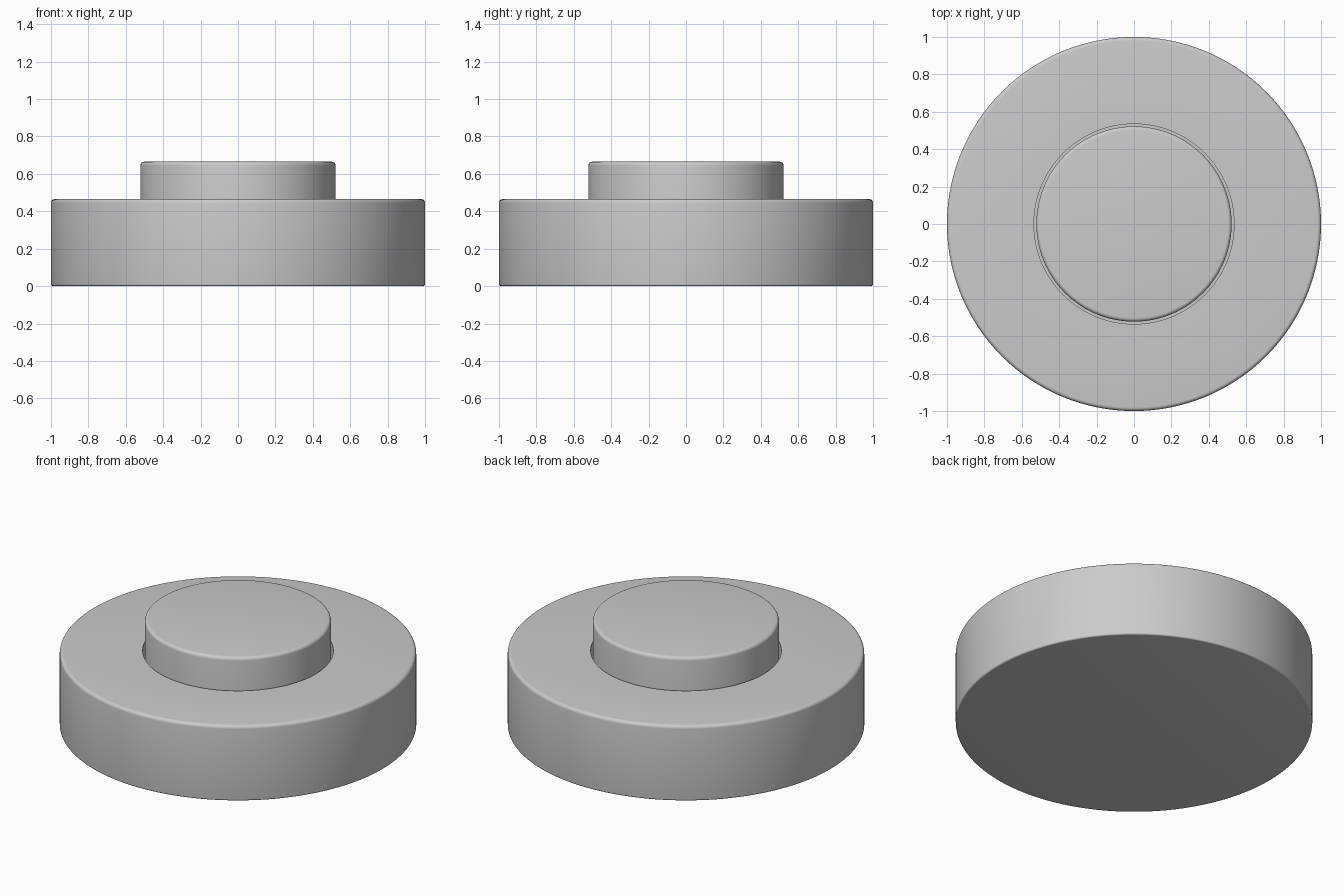
import bpy, bmesh, math

if "Cube" in bpy.data.objects:
    bpy.data.objects.remove(bpy.data.objects["Cube"])

SIDES = 128


def fillet(cx, cz, r, a0, a1, steps=5):
    """Arc points in the (radius, z) plane, angles in degrees."""
    return [(cx + r * math.cos(math.radians(a0 + (a1 - a0) * i / steps)),
             cz + r * math.sin(math.radians(a0 + (a1 - a0) * i / steps)))
            for i in range(steps + 1)]


def lathe(name, profile):
    """Revolve a profile that starts and ends on the z axis."""
    bm = bmesh.new()
    verts = [bm.verts.new((r, 0, z)) for r, z in profile]
    edges = [bm.edges.new(p) for p in zip(verts, verts[1:])]
    bmesh.ops.spin(bm, geom=verts + edges, cent=(0, 0, 0), axis=(0, 0, 1),
                   angle=math.tau, steps=SIDES, use_duplicate=False)
    bmesh.ops.remove_doubles(bm, verts=bm.verts, dist=1e-5)
    bmesh.ops.recalc_face_normals(bm, faces=bm.faces)
    mesh = bpy.data.meshes.new(name)
    bm.to_mesh(mesh)
    bm.free()
    ob = bpy.data.objects.new(name, mesh)
    bpy.context.collection.objects.link(ob)
    bpy.ops.object.select_all(action='DESELECT')
    ob.select_set(True)
    bpy.context.view_layer.objects.active = ob
    bpy.ops.object.shade_smooth_by_angle(angle=math.radians(30))
    return ob


# Round housing with a recess for the button
lathe("button_housing",
      [(0, 0)]
      + fillet(0.99, 0.01, 0.01, -90, 0)
      + fillet(0.98, 0.445, 0.02, 0, 90)
      + [(0.535, 0.465), (0.535, 0.25), (0, 0.25)])

# Push button standing in the recess
lathe("push_button",
      [(0, 0.25), (0.522, 0.25)]
      + fillet(0.502, 0.645, 0.02, 0, 90)
      + [(0, 0.665)])
